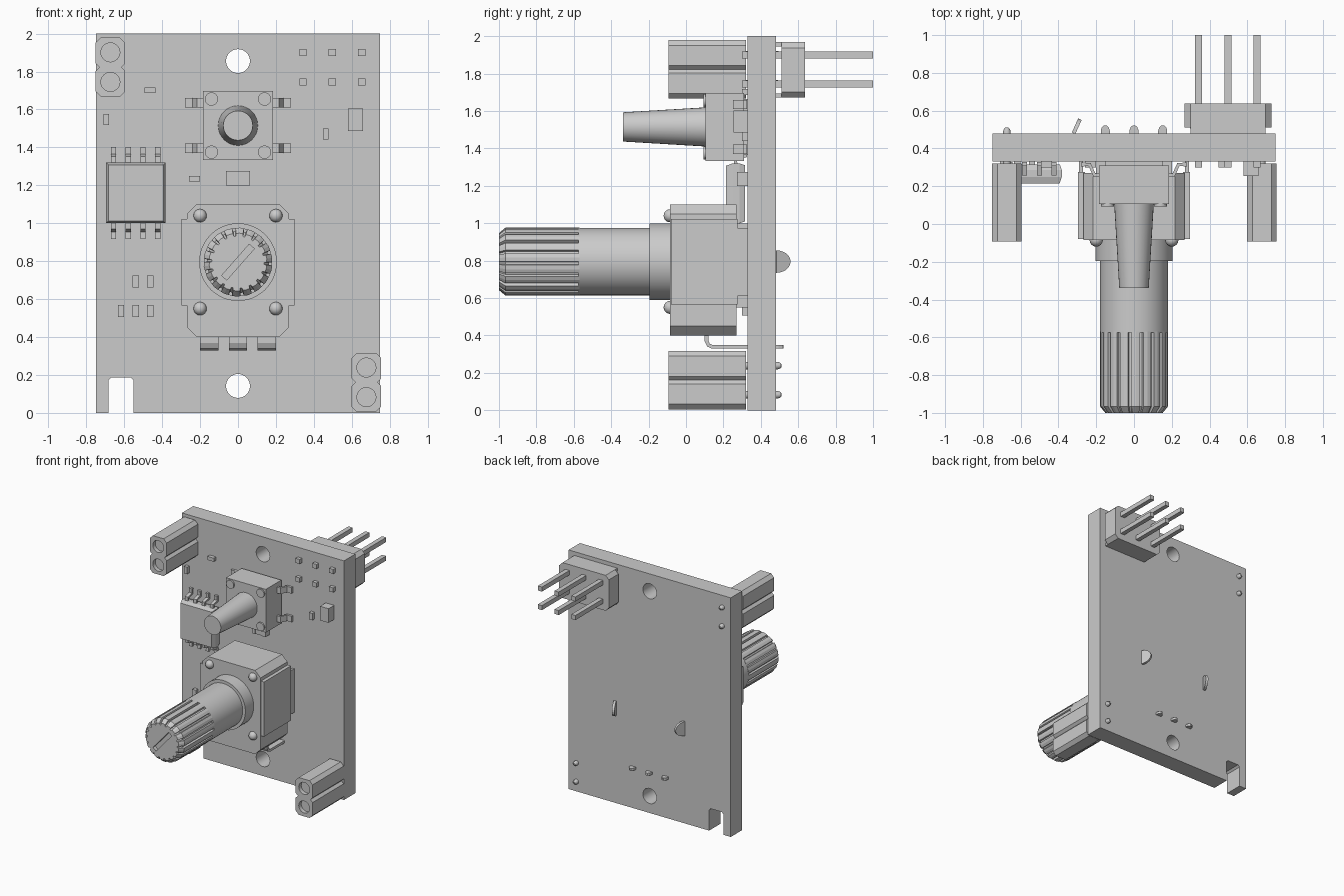
import bpy, bmesh, math
from mathutils import Vector

if "Cube" in bpy.data.objects:
    bpy.data.objects.remove(bpy.data.objects["Cube"], do_unlink=True)

grey = bpy.data.materials.new("plain grey")
grey.use_nodes = True
grey.diffuse_color = (0.6, 0.6, 0.6, 1)
grey.node_tree.nodes["Principled BSDF"].inputs["Base Color"].default_value = (0.6, 0.6, 0.6, 1)

FRONT, BACK = 0.33, 0.48  # circuit board faces


def make(name, bm, smooth=False):
    bmesh.ops.recalc_face_normals(bm, faces=bm.faces)
    mesh = bpy.data.meshes.new(name)
    bm.to_mesh(mesh)
    bm.free()
    mesh.materials.append(grey)
    ob = bpy.data.objects.new(name, mesh)
    bpy.context.collection.objects.link(ob)
    if smooth:
        select(ob)
        bpy.ops.object.shade_smooth_by_angle(angle=math.radians(30))
    return ob


def select(ob):
    bpy.ops.object.select_all(action='DESELECT')
    ob.select_set(True)
    bpy.context.view_layer.objects.active = ob


def loft(name, rings, smooth=False):
    """Skin a stack of (outline of x,z points, y) rings and cap both ends."""
    bm = bmesh.new()
    loops = [[bm.verts.new((x, y, z)) for x, z in pts] for pts, y in rings]
    n = len(loops[0])
    for a, b in zip(loops, loops[1:]):
        for i in range(n):
            j = (i + 1) % n
            bm.faces.new((a[i], a[j], b[j], b[i]))
    bm.faces.new(loops[0])
    bm.faces.new(loops[-1])
    return make(name, bm, smooth)


def circle(x, z, r, n=32):
    return [(x + r * math.cos(math.tau * i / n), z + r * math.sin(math.tau * i / n)) for i in range(n)]


def rectangle(x0, x1, z0, z1):
    return [(x0, z0), (x1, z0), (x1, z1), (x0, z1)]


def chamfered(x0, x1, z0, z1, c):
    return [(x0 + c, z0), (x1 - c, z0), (x1, z0 + c), (x1, z1 - c),
            (x1 - c, z1), (x0 + c, z1), (x0, z1 - c), (x0, z0 + c)]


def cylinder(name, x, z, r, y0, y1, r_end=None, n=32):
    return loft(name, [(circle(x, z, r, n), y0), (circle(x, z, r_end or r, n), y1)], True)


def box(name, x0, x1, y0, y1, z0, z1):
    return loft(name, [(rectangle(x0, x1, z0, z1), y) for y in (y0, y1)])


def strip(name, path, width, thick=0.02):
    """Bent sheet-metal lead: a ribbon along a path, thickened."""
    bm = bmesh.new()
    half = Vector(width) / 2
    rows = [(bm.verts.new(Vector(p) - half), bm.verts.new(Vector(p) + half)) for p in path]
    for a, b in zip(rows, rows[1:]):
        bm.faces.new((a[0], a[1], b[1], b[0]))
    ob = make(name, bm)
    mod = ob.modifiers.new("thickness", 'SOLIDIFY')
    mod.thickness, mod.offset = thick, 0
    return ob


def cut(ob, *cutters):
    for c in cutters:
        c.hide_render = True
        mod = ob.modifiers.new("cut", 'BOOLEAN')
        mod.operation, mod.solver, mod.object = 'DIFFERENCE', 'EXACT', c
        select(ob)
        bpy.ops.object.modifier_apply(modifier=mod.name)
        bpy.data.objects.remove(c, do_unlink=True)


# Circuit board with two mounting holes and a corner notch
board = box("circuit_board", -0.75, 0.75, FRONT, BACK, 0, 2)
cut(board,
    cylinder("hole_cutter", 0, 1.855, 0.063, 0.2, 0.6),
    cylinder("hole_cutter", 0, 0.142, 0.063, 0.2, 0.6),
    loft("notch_cutter", [(chamfered(-0.682, -0.55, -0.1, 0.187, 0.015), y) for y in (0.2, 0.6)]))

# Two-way sockets at opposite corners, waisted between their cells
for label, cx, cz in (("upper", -0.673, 1.823), ("lower", 0.677, 0.161)):
    c, n, w, h = 0.028, 0.02, 0.078, 0.156
    right = [(w - c, -h), (w, c - h), (w, -n), (w - n, 0), (w, n), (w, h - c), (w - c, h)]
    outline = [(cx + x, cz + z) for x, z in right + [(-x, -z) for x, z in right]]
    socket = loft(label + "_socket", [(outline, -0.093), (outline, 0.32)])
    for dz in (-0.078, 0.078):
        z = cz + dz
        cut(socket, cylinder("socket_cutter", cx, z, 0.05, -0.2, -0.06))
        loft(label + "_socket_pin", [(circle(cx, z, r, 16), y) for r, y in
                                     ((0.02, 0.31), (0.02, 0.49), (0.016, 0.503), (0.007, 0.511))], True)

# Push button
Z = 1.515
box("button_body", -0.184, 0.184, 0.105, 0.31, Z - 0.181, Z + 0.181)
box("button_base", -0.15, 0.15, 0.31, FRONT, Z - 0.15, Z + 0.15)
cylinder("button_stem", 0, Z, 0.078, -0.338, 0.11, 0.105)
for sx in (-1, 1):
    for sz in (-1, 1):
        cylinder("button_rivet", sx * 0.14, Z + sz * 0.14, 0.035, 0.093, 0.11, n=20)
        z = Z + sz * 0.12
        strip("button_lead", [(sx * 0.17, 0.26, z), (sx * 0.21, 0.26, z),
                              (sx * 0.235, 0.315, z), (sx * 0.28, 0.315, z)], (0, 0, 0.05))

# Rotary control: housing, clamp, collar and shaft
Z = 0.795
loft("control_housing", [(chamfered(-0.268, 0.268, 0.4, 1.1, 0.05), y) for y in (-0.085, 0.27)])
box("control_foot", -0.2, 0.2, 0.27, FRONT, 0.55, 1.0)
cylinder("control_collar", 0, Z, 0.205, -0.195, -0.08, n=48)
cylinder("control_shaft", 0, Z, 0.18, -0.575, -0.19, n=48)
for sx in (-1, 1):
    box("clamp_side", sx * 0.26, sx * 0.297, -0.08, 0.275, 0.565, 1.022)
    box("clamp_tab", sx * 0.27, sx * 0.29, 0.27, FRONT, 0.61, 0.975)
    for z in (0.55, 1.04):
        bm = bmesh.new()
        bmesh.ops.create_uvsphere(bm, u_segments=16, v_segments=8, radius=0.035)
        bmesh.ops.translate(bm, verts=bm.verts, vec=(sx * 0.2, -0.085, z))
        make("clamp_bump", bm, True)
    # Bent half-round tab behind the board
    arc = [(0.06 * math.cos(a), 0.075 * math.sin(a)) for a in (math.pi * i / 12 for i in range(13))]
    bm = bmesh.new()
    bm.faces.new([bm.verts.new((sx * (0.32 - 0.45 * d), BACK + d, Z + h)) for h, d in arc])
    tab = make("clamp_end", bm)
    mod = tab.modifiers.new("thickness", 'SOLIDIFY')
    mod.thickness, mod.offset = 0.02, 0


# Splined grip with a chamfered end and a screwdriver slot
def spline(scale):
    pts, teeth = [], 18
    for t in range(teeth):
        for frac, r in ((0, 0.18), (0.35, 0.182), (0.7, 0.18), (0.75, 0.163), (0.95, 0.163)):
            a = math.tau * (t + frac) / teeth
            pts.append((scale * r * math.cos(a), Z + scale * r * math.sin(a)))
    return pts


grip = loft("splined_grip", [(spline(0.84), -1), (spline(1), -0.965), (spline(1), -0.57)])
along, across = Vector((0.66, 0.75)) * 0.11, Vector((0.75, -0.66)) * 0.018
slot = [Vector((0, Z)) + s * along + t * across for s, t in ((-1, -1), (1, -1), (1, 1), (-1, 1))]
cut(grip, loft("slot_cutter", [(slot, -1.1), (slot, -0.97)]))

# Three bent terminals under the control, with rounded ends behind the board
for x in (-0.152, 0, 0.152):
    strip("control_terminal", [(x, 0.11, 0.42), (x, 0.11, 0.37), (x, 0.12, 0.348),
                               (x, 0.14, 0.34), (x, 0.34, 0.34)], (0.096, 0, 0))
    loft("terminal_pin", [(rectangle(x - w, x + w, 0.33, 0.35), y) for w, y in
                          ((0.024, 0.32), (0.024, 0.495), (0.018, 0.512), (0.007, 0.522))])

# Rear pin header, three by two, held off the board by two rails
loft("header_block", [(chamfered(0.268, 0.727, 1.672, 1.968, 0.03), y) for y in (0.51, 0.637)])
for i in range(3):
    x = 0.342 + 0.155 * i
    for z in (1.745, 1.9):
        box("header_pin", x - 0.019, x + 0.019, 0.3, 1.0, z - 0.019, z + 0.019)
for z0, z1 in ((1.672, 1.695), (1.945, 1.968)):
    box("header_rail", 0.298, 0.697, BACK, 0.515, z0, z1)

# Eight-lead chip with a bevelled face
loft("chip_body", [(rectangle(d - 0.695, -0.382 - d, 1.0 + d, 1.32 - d), y) for d, y in
                   ((0.012, 0.215), (0, 0.25), (0, 0.285), (0.01, 0.315))])
for i in range(4):
    x = -0.657 + 0.078 * i
    for s in (-1, 1):
        strip("chip_lead", [(x, y, 1.16 + s * d) for y, d in
                            ((0.265, 0.15), (0.265, 0.185), (0.318, 0.2), (0.318, 0.242))], (0.027, 0, 0))

# Small surface parts: centre x, centre z, width, height, depth
small_parts = [(-0.463, 1.702, 0.058, 0.03, 0.03), (-0.695, 1.547, 0.03, 0.058, 0.03),
               (-0.23, 1.235, 0.058, 0.03, 0.03), (0.463, 1.47, 0.03, 0.058, 0.03),
               (0.62, 1.545, 0.078, 0.118, 0.075), (0, 1.237, 0.075, 0.075, 0.05)]
small_parts += [(x, 0.693, 0.034, 0.062, 0.03) for x in (-0.54, -0.463)]
small_parts += [(x, 0.537, 0.034, 0.062, 0.03) for x in (-0.617, -0.54, -0.463)]
for x, z, w, h, d in small_parts:
    box("surface_part", x - w / 2, x + w / 2, FRONT - d, FRONT, z - h / 2, z + h / 2)
for s in (-1, 1):
    box("surface_part_end", s * 0.035, s * 0.062, FRONT - 0.056, FRONT, 1.2, 1.275)
